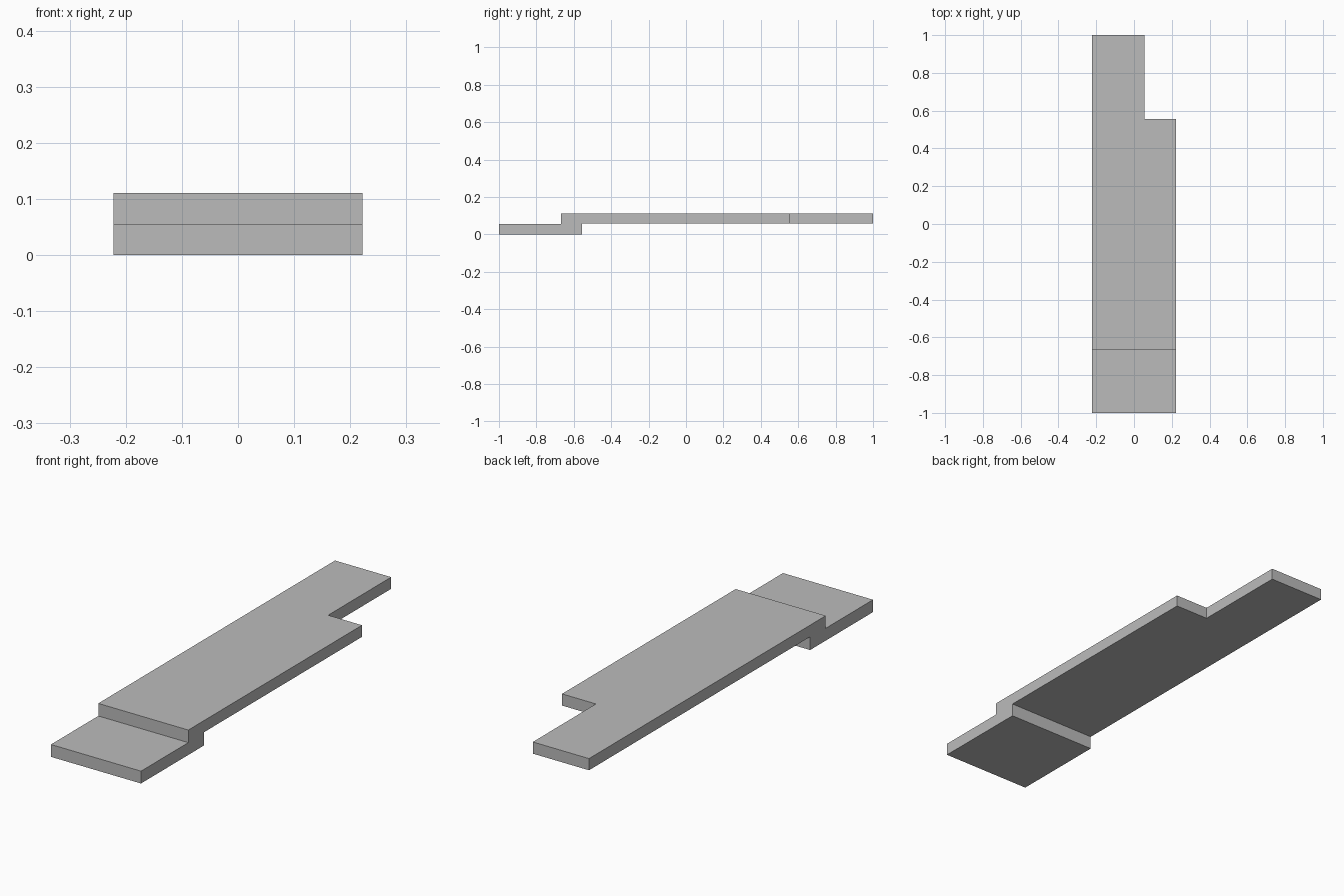
import bpy
import bmesh

cube = bpy.data.objects.get("Cube")
if cube:
    bpy.data.objects.remove(cube, do_unlink=True)

HALF_WIDTH = 0.222
HEIGHT = 0.111


def extrude_profile(name, profile, x0, x1):
    """Solid made from a closed (y, z) profile swept along x."""
    bm = bmesh.new()
    face = bm.faces.new([bm.verts.new((x0, y, z)) for y, z in profile])
    swept = bmesh.ops.extrude_face_region(bm, geom=[face])["geom"]
    verts = [v for v in swept if isinstance(v, bmesh.types.BMVert)]
    bmesh.ops.translate(bm, verts=verts, vec=(x1 - x0, 0, 0))
    bmesh.ops.recalc_face_normals(bm, faces=bm.faces)
    mesh = bpy.data.meshes.new(name)
    bm.to_mesh(mesh)
    bm.free()
    obj = bpy.data.objects.new(name, mesh)
    bpy.context.collection.objects.link(obj)
    return obj


# Plate colour
grey = bpy.data.materials.new("light_grey")
grey.use_nodes = True
colour = (0.5, 0.5, 0.5, 1)
grey.diffuse_color = colour
grey.node_tree.nodes["Principled BSDF"].inputs["Base Color"].default_value = colour

# Stepped plate: low front lip joined to the raised long deck
plate = extrude_profile("stepped_plate", [
    (-1, 0), (-0.557, 0), (-0.557, 0.059), (1, 0.059),
    (1, HEIGHT), (-0.667, HEIGHT), (-0.667, 0.055), (-1, 0.055),
], -HALF_WIDTH, HALF_WIDTH)
plate.data.materials.append(grey)

# Rear corner notch on the left side
cutter = extrude_profile("notch_cutter", [
    (0.556, -0.1), (1.1, -0.1), (1.1, 0.3), (0.556, 0.3),
], 0.055, 0.4)
cutter.data.materials.append(grey)
cutter.hide_render = True
cutter.hide_viewport = True
cutter.display_type = 'WIRE'

notch = plate.modifiers.new("corner_notch", 'BOOLEAN')
notch.operation = 'DIFFERENCE'
notch.solver = 'EXACT'
notch.object = cutter
